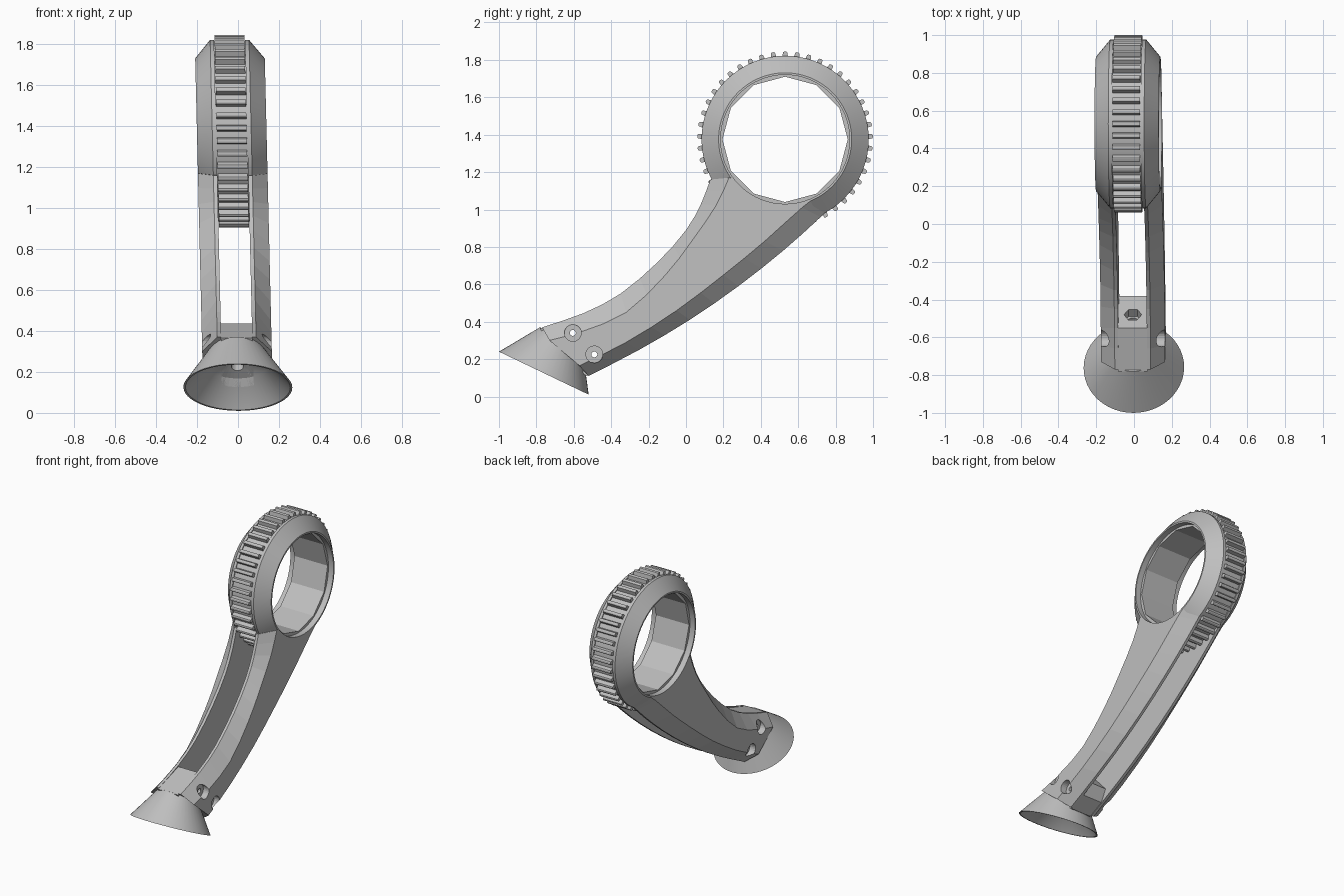
import bpy, bmesh, math
from mathutils import Vector, Matrix

if "Cube" in bpy.data.objects:
    bpy.data.objects.remove(bpy.data.objects["Cube"])

grey = bpy.data.materials.new("plain grey")
grey.use_nodes = True
COLOUR = (0.52, 0.52, 0.52, 1)
grey.diffuse_color = COLOUR
grey.node_tree.nodes["Principled BSDF"].inputs["Base Color"].default_value = COLOUR

X = Vector((1, 0, 0))
HUB = Vector((0, 0.53, 1.375))
BELL = Vector((0, -0.76, 0.125))
BELL_AXIS = Vector((0, 0.432, 0.902)).normalized()
BOLT_AXIS = Vector((0, 0.74, 0.68)).normalized()


def finish(name, bm, smooth=None):
    """Lean the part slightly sideways and turn it into an object."""
    for v in bm.verts:
        v.co.x -= 0.024 * (v.co.z - 0.1)
    bmesh.ops.recalc_face_normals(bm, faces=bm.faces)
    mesh = bpy.data.meshes.new(name)
    bm.to_mesh(mesh)
    bm.free()
    mesh.materials.append(grey)
    obj = bpy.data.objects.new(name, mesh)
    bpy.context.collection.objects.link(obj)
    if smooth:
        activate(obj)
        bpy.ops.object.shade_smooth_by_angle(angle=math.radians(smooth))
    return obj


def activate(obj):
    bpy.ops.object.select_all(action="DESELECT")
    obj.select_set(True)
    bpy.context.view_layer.objects.active = obj


def lathe(name, profile, centre, axis, sides, closed=True, smooth=None):
    """Revolve (radius, height) points; open profiles get flat end caps."""
    u = Vector((0, 0, 1)) if axis == X else X
    w = axis.cross(u)
    bm = bmesh.new()
    rings = []
    for i in range(sides):
        a = math.tau * i / sides
        out = u * math.cos(a) + w * math.sin(a)
        rings.append([bm.verts.new(centre + out * r + axis * h) for r, h in profile])
    n = len(profile)
    for i in range(sides):
        a, b = rings[i], rings[(i + 1) % sides]
        for j in range(n if closed else n - 1):
            k = (j + 1) % n
            bm.faces.new((a[j], a[k], b[k], b[j]))
    if not closed:
        bm.faces.new([r[0] for r in rings])
        bm.faces.new([r[-1] for r in rings])
    return finish(name, bm, smooth)


def rod(name, centre, axis, radius, start, end, sides=24):
    obj = lathe(name, [(radius, start), (radius, end)], centre, axis, sides, False)
    obj.hide_render = True
    return obj


def loft(name, sections):
    bm = bmesh.new()
    loops = [[bm.verts.new(p) for p in s] for s in sections]
    for a, b in zip(loops, loops[1:]):
        for j in range(len(a)):
            k = (j + 1) % len(a)
            bm.faces.new((a[j], a[k], b[k], b[j]))
    bm.faces.new(loops[0])
    bm.faces.new(loops[-1])
    return finish(name, bm)


def cut(obj, cutters):
    activate(obj)
    for c in cutters:
        mod = obj.modifiers.new("cut", "BOOLEAN")
        mod.operation = "DIFFERENCE"
        mod.solver = "EXACT"
        mod.object = c
        bpy.ops.object.modifier_apply(modifier=mod.name)


def spline(points, steps=2):
    """Smooth curve through the points."""
    p = [Vector(q) for q in points]
    p = [2 * p[0] - p[1]] + p + [2 * p[-1] - p[-2]]
    out = []
    for i in range(1, len(p) - 2):
        a, b, c, d = p[i - 1:i + 3]
        for s in range(steps):
            t = s / steps
            out.append((2 * b + (c - a) * t + (2 * a - 5 * b + 4 * c - d) * t * t
                        + (3 * b - a - 3 * c + d) * t ** 3) / 2)
    return out + [p[-2]]


# Ring with bevelled flanks and a recessed band for the teeth
half = [(0.345, 0.17), (0.356, 0.17), (0.447, 0.095), (0.447, 0.076), (0.44, 0.076)]
ring_profile = half + [(r, -h) for r, h in reversed(half)]
lathe("ring", ring_profile, HUB, X, 64, smooth=25)

# Faceted liner in the ring
lathe("ring_liner", [(0.335, -0.13), (0.36, -0.13), (0.36, 0.13), (0.335, 0.13)],
      HUB, X, 12)

# Grip teeth around the ring
bm = bmesh.new()
TEETH = 45
for i in range(TEETH):
    turn = Matrix.Rotation(math.tau * i / TEETH, 3, "X")
    ends = []
    for x in (-0.073, 0.073):
        shape = [(-0.017, 0.43), (-0.011, 0.466), (-0.005, 0.47),
                 (0.005, 0.47), (0.011, 0.466), (0.017, 0.43)]
        ends.append([bm.verts.new(HUB + turn @ Vector((x, y, z))) for y, z in shape])
    a, b = ends
    bm.faces.new(a)
    bm.faces.new(b)
    for j in range(len(a)):
        k = (j + 1) % len(a)
        bm.faces.new((a[j], a[k], b[k], b[j]))
finish("ring_teeth", bm)

# Cutters: ring bore, bell hollow, side screw holes, bolt passage
bore = rod("bore_cutter", HUB, X, 0.345, -0.5, 0.5, 64)
hollow_shape = [(0.27, -0.02), (0.256, 0), (0.15, 0.12), (0.05, 0.17)]
hollow = lathe("hollow_cutter", hollow_shape, BELL, BELL_AXIS, 48, False)
hollow.hide_render = True
screws = []
for y, z in ((-0.605, 0.34), (-0.49, 0.225)):
    spot = Vector((0, y, z))
    screws.append(rod("screw_cutter", spot, X, 0.016, -0.4, 0.4, 12))
    for lo, hi in ((-0.4, -0.125), (0.125, 0.4)):
        screws.append(rod("screw_head_cutter", spot, X, 0.045, lo, hi))
bolt_spot = Vector((0, -0.48, 0.36))
bolt = rod("bolt_cutter", bolt_spot, BOLT_AXIS, 0.03, -0.3, 0.1)
nut = rod("nut_cutter", bolt_spot, BOLT_AXIS, 0.047, -0.05, 0.1, 6)

# Curved side plates of the arm, with bevelled outer edges
upper = spline([(-0.77, 0.37), (-0.55, 0.445), (-0.35, 0.55), (-0.15, 0.72),
                (0, 0.89), (0.08, 1.03), (0.13, 1.16)])
upper_in = spline([(-0.73, 0.3), (-0.55, 0.35), (-0.32, 0.45), (-0.11, 0.65),
                   (0.03, 0.83), (0.16, 1.02), (0.23, 1.17)])
lower = spline([(-0.52, 0.11), (-0.25, 0.25), (0.02, 0.41), (0.28, 0.59),
                (0.52, 0.78), (0.72, 0.96), (0.87, 1.11)])
lower_in = spline([(-0.57, 0.165), (-0.32, 0.29), (-0.05, 0.46), (0.2, 0.65),
                   (0.42, 0.83), (0.62, 1.01), (0.79, 1.14)])
for side, label in ((1, "left"), (-1, "right")):
    sections = []
    for a, b, c, d in zip(upper, upper_in, lower_in, lower):
        spots = ((0.076, a), (0.095, a), (0.17, b), (0.17, c), (0.095, d), (0.076, d))
        sections.append([(side * x, *p) for x, p in spots])
    plate = loft(label + "_arm_plate", sections)
    cut(plate, [bore, hollow] + screws)

# Block joining the plates above the bell
outline = [(-0.78, 0.365), (-0.55, 0.437), (-0.38, 0.25), (-0.42, 0.165),
           (-0.53, 0.11), (-0.7, 0.2)]
block = loft("joining_block", [[(x, *p) for p in outline] for x in (-0.078, 0.078)])
cut(block, [hollow, bolt, nut] + screws[::3])

# Hollow flared bell at the foot
bell = lathe("foot_bell", [(0.266, 0), (0.125, 0.212), (0.03, 0.212), (0.03, 0.17),
                           (0.05, 0.17), (0.15, 0.12), (0.256, 0)],
             BELL, BELL_AXIS, 48, smooth=30)
cut(bell, [bolt] + screws)

for helper in [bore, hollow, bolt, nut] + screws:
    bpy.data.objects.remove(helper)
